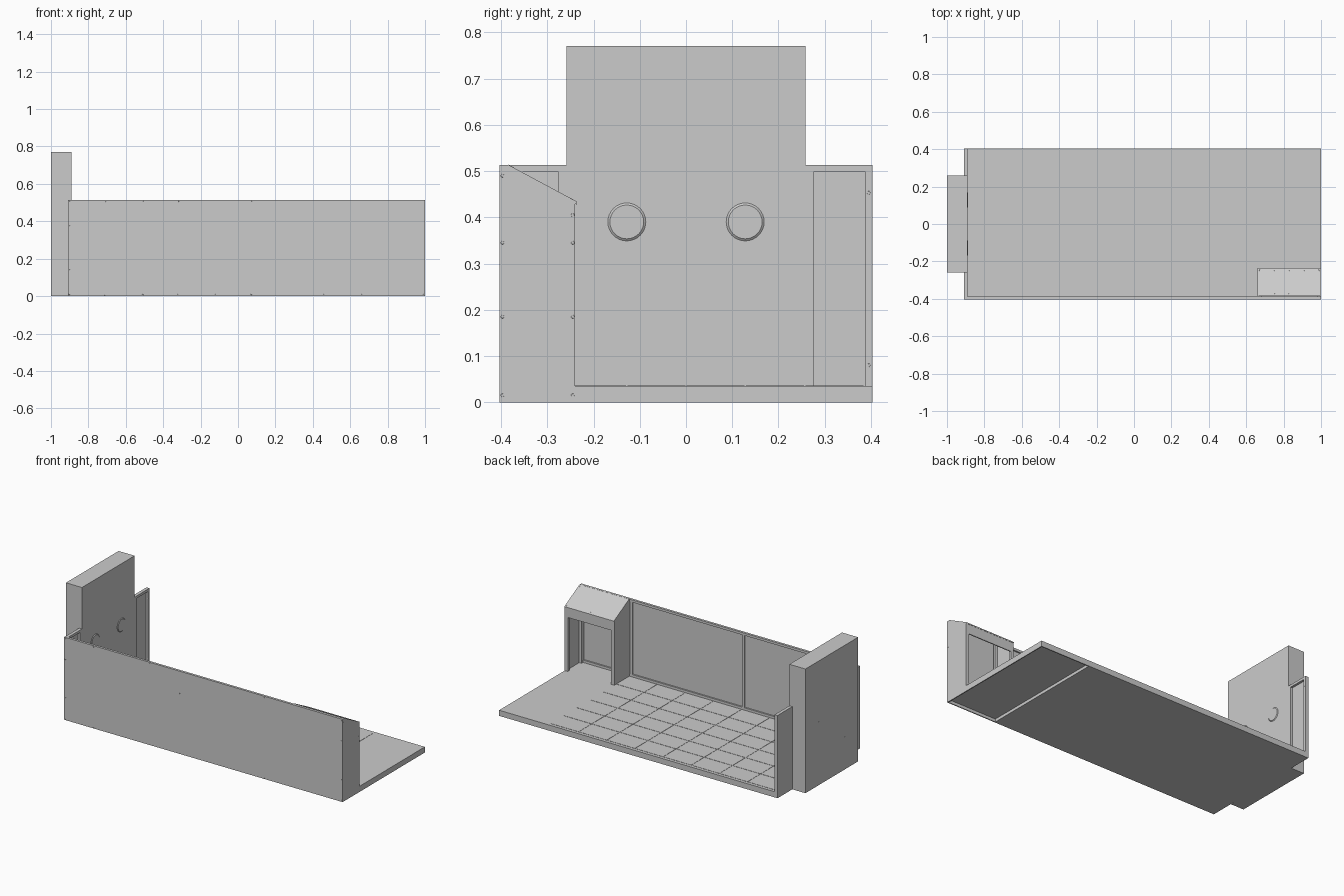
import bpy, bmesh, math
from mathutils import Matrix, Vector

if "Cube" in bpy.data.objects:
    bpy.data.objects.remove(bpy.data.objects["Cube"])


def finish(name, bm):
    bmesh.ops.recalc_face_normals(bm, faces=bm.faces)
    me = bpy.data.meshes.new(name)
    bm.to_mesh(me)
    bm.free()
    ob = bpy.data.objects.new(name, me)
    bpy.context.collection.objects.link(ob)
    return ob


def add_box(bm, x0, x1, y0, y1, z0, z1):
    m = (Matrix.Translation(((x0 + x1) / 2, (y0 + y1) / 2, (z0 + z1) / 2))
         @ Matrix.Diagonal((x1 - x0, y1 - y0, z1 - z0, 1)))
    bmesh.ops.create_cube(bm, size=1, matrix=m)


def boxes(name, *items):
    bm = bmesh.new()
    for b in items:
        add_box(bm, *b)
    return finish(name, bm)


def extrude_yz(name, profile, x0, x1):
    bm = bmesh.new()
    f = bm.faces.new([bm.verts.new((x0, y, z)) for y, z in profile])
    r = bmesh.ops.extrude_face_region(bm, geom=[f])
    vs = [v for v in r["geom"] if isinstance(v, bmesh.types.BMVert)]
    bmesh.ops.translate(bm, verts=vs, vec=(x1 - x0, 0, 0))
    return finish(name, bm)


def discs(name, points, normal, radius=0.004, depth=0.002, seg=10):
    bm = bmesh.new()
    rot = Vector((0, 0, 1)).rotation_difference(Vector(normal)).to_matrix().to_4x4()
    for p in points:
        bmesh.ops.create_cone(bm, cap_ends=True, segments=seg, radius1=radius,
                              radius2=radius * 0.85, depth=depth,
                              matrix=Matrix.Translation(p) @ rot)
    return finish(name, bm)


L, R, Y, H = -0.91, 1.0, 0.403, 0.513   # room extents
F = 0.035                               # floor top
T, S = 0.015, 0.006                     # timber and sheet thickness
CX, CY = 0.66, -0.24                    # cabinet left side and face
TW = 0.258                              # tower half width

# floor: main platform, plus end section with a recessed underside
boxes("main_floor", (L, CX, -Y + S, Y, 0, F))
boxes("end_floor", (CX, R, -Y + S, Y, 0.018, F))
boxes("end_floor_rim", (R - S, R, -Y + S, Y, 0, 0.018),
      (CX, R - S, Y - S, Y, 0, 0.018))

# floor tiles
nx, ny = 8, 6
x0, x1, y0, y1, gap = -0.885, CX, -0.385, 0.385, 0.0015
dx, dy = (x1 - x0) / nx, (y1 - y0) / ny
boxes("floor_tiles", *[(x0 + i * dx + gap, x0 + (i + 1) * dx - gap,
                        y0 + j * dy + gap, y0 + (j + 1) * dy - gap, F - 0.001, F + 0.0015)
                       for i in range(nx) for j in range(ny)])

# long front wall: outer sheet, top rail and studs
boxes("front_wall_sheet", (L, R, -Y, -Y + S, 0, H))
boxes("front_wall_frame", (L, R, -Y + S, -Y + T, H - T, H),
      (L, R, -Y + S, -Y + T, F, F + T),
      *[(x - 0.008, x + 0.008, -Y + S, -Y + T, F + T, H - T)
        for x in (L + 0.008, -0.12, CX - 0.012, R - 0.014)])

# end walls either side of the tower
for side, s in (("near", -1), ("far", 1)):
    def span(a, b):
        return tuple(sorted((s * a, s * b)))
    boxes(side + "_end_wall_sheet", (L, L + S, *span(TW, Y), F, H))
    boxes(side + "_end_wall_frame",
          (L + S, L + 0.02, *span(TW, Y), H - T, H),
          (L + S, L + 0.02, *span(TW, TW + T + 0.003), F, H - T),
          (L + S, L + 0.02, *span(Y - T, Y), F, H - T))

# tall tower with two round lamps
boxes("tower", (-1.0, -0.89, -TW, TW, 0, 0.77))
discs("round_lamps", [(-0.889, y, 0.39) for y in (-0.128, 0.128)], (1, 0, 0),
      radius=0.043, depth=0.005, seg=32)

# cabinet with sloping top
side_profile = [(-Y, 0), (CY, 0), (CY, 0.43), (-0.385, H), (-Y, H)]
inner_profile = [(-Y + S, F), (CY, F), (CY, 0.43), (-0.385, H), (-Y + S, H)]
extrude_yz("cabinet_end_panel", side_profile, R - S, R)
extrude_yz("cabinet_inner_panel", inner_profile, CX, CX + S)
extrude_yz("cabinet_sloping_top",
           [(CY + 0.004, 0.427), (CY + 0.004, 0.434), (-0.385, H + 0.001), (-0.385, H - 0.008)],
           CX, R)
boxes("cabinet_fascia", (CX + S, R - S, CY - S, CY, 0.37, 0.43))
boxes("cabinet_posts",
      *[(a, a + T, b, b + T, F, t)
        for a in (CX + S, R - S - T) for b, t in ((CY - T, 0.425), (-Y + T, 0.49))])

# screw heads
xs = (-0.903, -0.71, -0.51, -0.32, -0.12, 0.07, 0.27, 0.46, 0.66, 0.83, 0.992)
pts = [(x, -Y, z) for x in xs for z in (0.007, H - 0.007)]
pts += [(x, -Y, z) for x in (-0.903, -0.12, 0.66, 0.992) for z in (0.14, 0.375)]
discs("front_wall_screws", pts, (0, -1, 0), 0.004, 0.001)
pts = [(R, -0.397, z) for z in (0.49, 0.345, 0.185, 0.015)]
pts += [(R, -0.245, z) for z in (0.405, 0.345, 0.185, 0.015)]
discs("cabinet_screws", pts, (1, 0, 0), 0.004, 0.001)
discs("end_wall_screws", [(L + 0.02, 0.395, z) for z in (0.08, 0.453)], (1, 0, 0), 0.004, 0.001)
discs("tower_screws", [(-1.0, y, z) for y in (-0.128, 0.128) for z in (0.2, 0.39)],
      (-1, 0, 0), 0.004, 0.001)
slope = Vector((0, 0.079, 0.145)).normalized()
pts = [(x, y, 0.434 + (CY + 0.004 - y) * 0.08 / 0.149)
       for x in (0.67, 0.75, 0.83, 0.91, 0.99) for y in (-0.247, -0.375)]
discs("sloping_top_screws", pts, slope, 0.004, 0.001)
